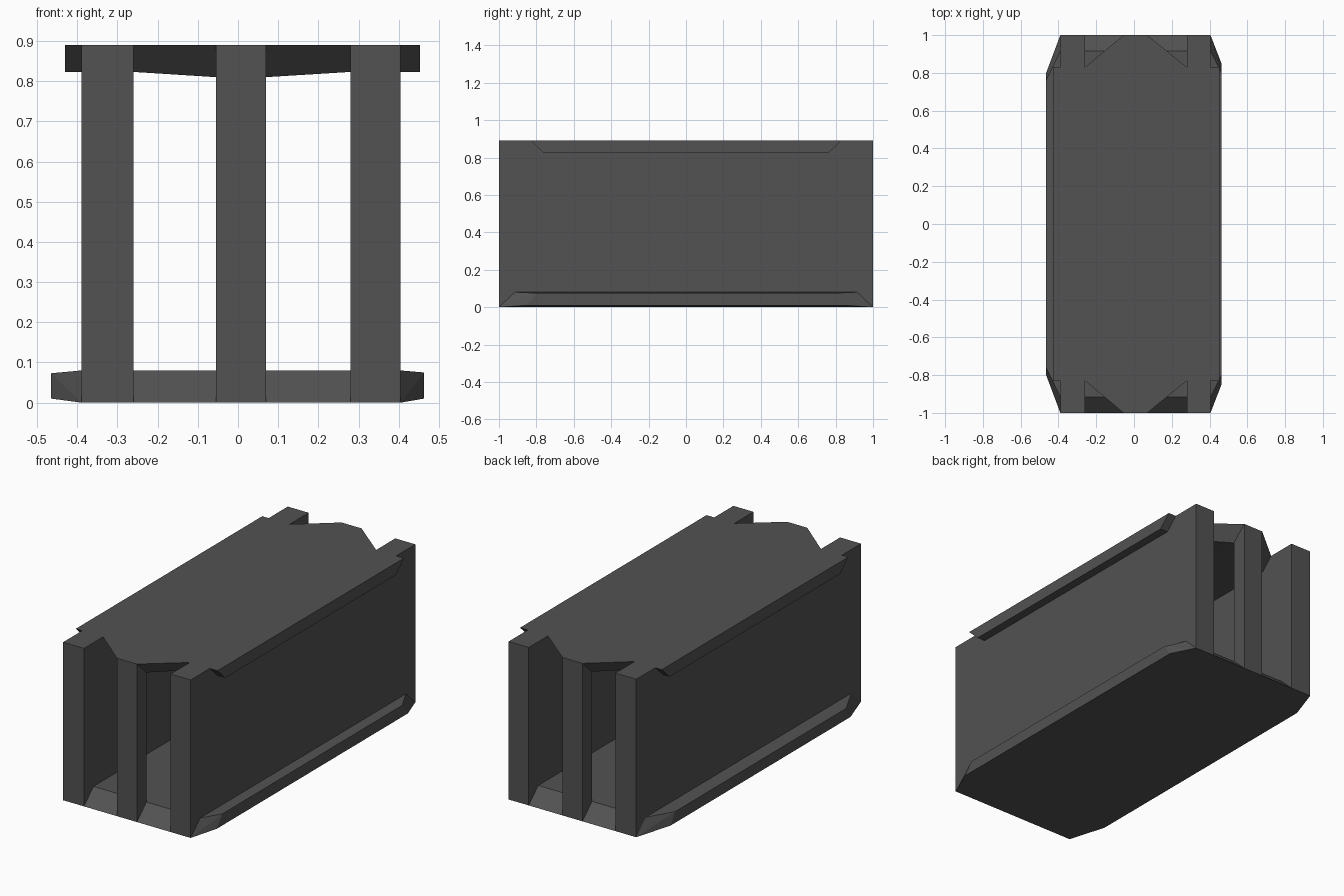
import bpy
import bmesh

cube = bpy.data.objects.get("Cube")
if cube:
    bpy.data.objects.remove(cube, do_unlink=True)

grey = bpy.data.materials.new("dark_grey")
grey.use_nodes = True
colour = (0.085, 0.085, 0.085, 1)
grey.diffuse_color = colour
grey.node_tree.nodes["Principled BSDF"].inputs["Base Color"].default_value = colour

# Shared plan lines: outer walls, pillars, body height
L_OUT, L_IN, R_IN, R_OUT = -0.39, -0.26, 0.28, 0.405
P_L, P_R = -0.055, 0.07
TOP = 0.89


def convex_part(name, points):
    """Flat-faced convex solid through the given points."""
    bm = bmesh.new()
    verts = [bm.verts.new(p) for p in points]
    bmesh.ops.convex_hull(bm, input=verts)
    bmesh.ops.dissolve_limit(bm, angle_limit=0.01, verts=bm.verts[:], edges=bm.edges[:])
    bmesh.ops.recalc_face_normals(bm, faces=bm.faces[:])
    mesh = bpy.data.meshes.new(name)
    bm.to_mesh(mesh)
    bm.free()
    mesh.materials.append(grey)
    obj = bpy.data.objects.new(name, mesh)
    bpy.context.collection.objects.link(obj)
    return obj


def symmetric_part(name, points):
    """Solid mirrored front to back."""
    return convex_part(name, [(x, s * y, z) for x, y, z in points for s in (-1, 1)])


def box(name, x0, x1, y0, y1, z0, z1):
    return convex_part(name, [(x, y, z) for x in (x0, x1) for y in (y0, y1) for z in (z0, z1)])


# Side walls
box("right_wall", L_OUT, L_IN, -1, 1, 0, TOP)
box("left_wall", R_IN, R_OUT, -1, 1, 0, TOP)

# Centre pillars at both ends
box("front_pillar", P_L, P_R, -1, -0.915, 0, TOP)
box("back_pillar", P_L, P_R, 0.915, 1, 0, TOP)

# Base slab with sloped ends and tapered side flanges
symmetric_part("base_slab", [
    (L_OUT, 1, 0), (R_OUT, 1, 0),
    (L_OUT, 0.915, 0.08), (R_OUT, 0.915, 0.08),
    (-0.465, 0.8, 0.01), (-0.465, 0.76, 0.073),
    (0.463, 0.85, 0.01), (0.463, 0.8, 0.075),
])

# Top deck with pointed, undercut ends
symmetric_part("top_deck", [
    (L_IN, 0.83, TOP), (P_L, 1, TOP), (P_R, 1, TOP), (R_IN, 0.83, TOP),
    (L_IN, 0.76, 0.823), (P_L, 0.915, 0.81), (P_R, 0.915, 0.81), (R_IN, 0.76, 0.823),
])

# Top rails overhanging the walls
for name, inner, outer in (("right_rail", L_OUT, -0.43), ("left_rail", R_OUT, 0.453)):
    symmetric_part(name, [(x, y, z) for x in (inner, outer)
                          for y, z in ((0.83, TOP), (0.76, 0.823))])
